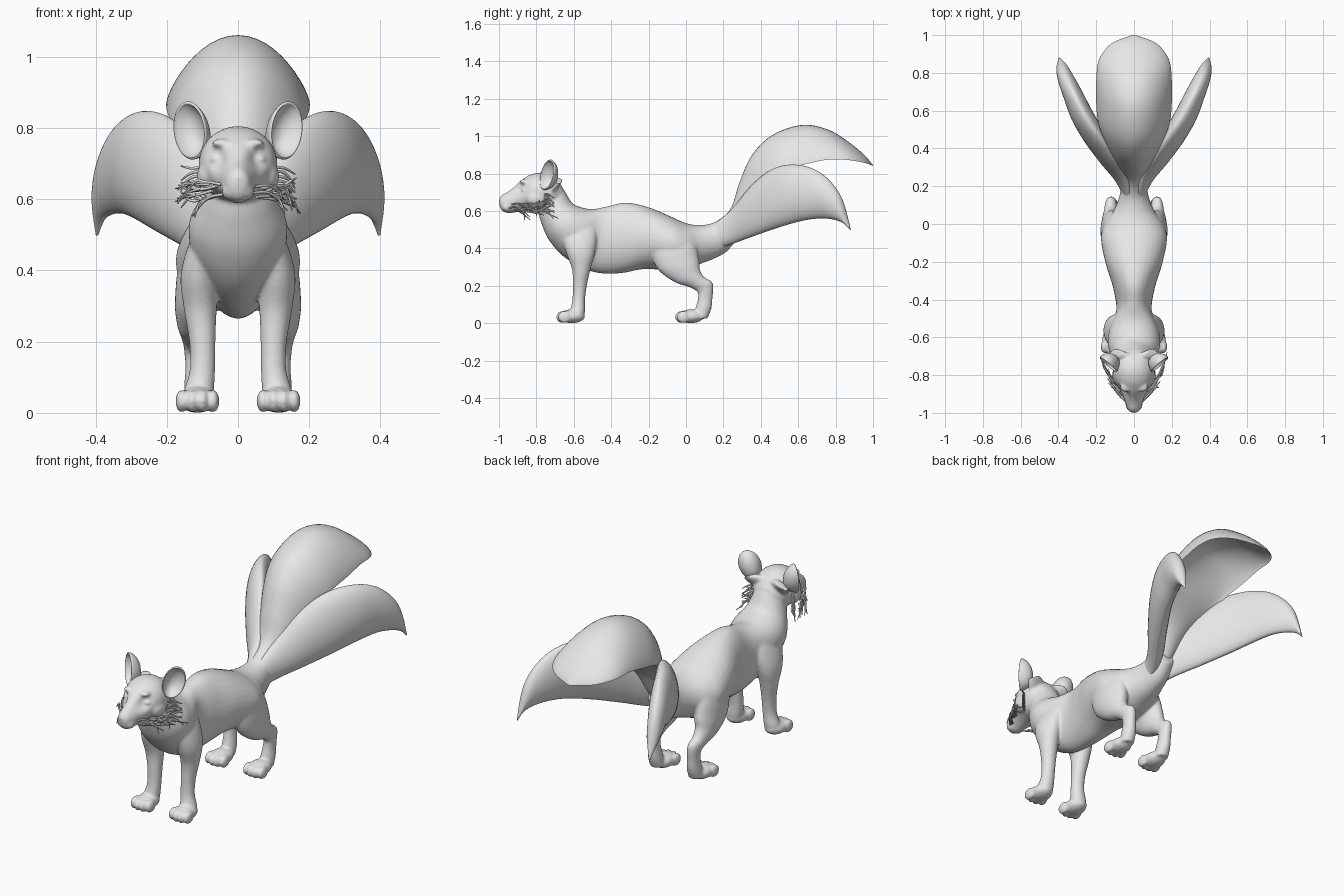
import bpy, bmesh, math, random
from mathutils import Vector as V, Matrix

random.seed(4)
fur = bpy.data.materials.new("pale_grey_fur")
fur.diffuse_color = (0.8, 0.8, 0.8, 1)


def finish(bm, name, angle=60):
    bmesh.ops.recalc_face_normals(bm, faces=bm.faces)
    me = bpy.data.meshes.new(name)
    bm.to_mesh(me)
    bm.free()
    ob = bpy.data.objects.new(name, me)
    bpy.context.collection.objects.link(ob)
    me.materials.append(fur)
    bpy.ops.object.select_all(action='DESELECT')
    bpy.context.view_layer.objects.active = ob
    ob.select_set(True)
    bpy.ops.object.shade_smooth_by_angle(angle=math.radians(angle))
    return ob


def spline(a, b, c, d, t):
    return 0.5 * (2*b + (c-a)*t + (2*a-5*b+4*c-d)*t*t + (3*b-a-3*c+d)*t**3)


def loft(bm, stations, seg=32, sub=6, power=1.0):
    """Smooth skin over stations of (middle, half width, upper, lower) vectors."""
    rings, n = [], len(stations)
    for i in range((n - 1) * sub + 1):
        k = min(i // sub, n - 2)
        t = i / sub - k
        q = [stations[min(max(k + j, 0), n - 1)] for j in (-1, 0, 1, 2)]
        m, a, u, d = (spline(q[0][e], q[1][e], q[2][e], q[3][e], t) for e in range(4))
        ring = []
        for j in range(seg):
            th = 2 * math.pi * j / seg
            s = math.sin(th)
            ring.append(bm.verts.new(m + a * math.cos(th) + (u if s > 0 else d) * abs(s) ** power))
        rings.append(ring)
    for r, q in zip(rings, rings[1:]):
        for j in range(seg):
            bm.faces.new((r[j], r[(j+1) % seg], q[(j+1) % seg], q[j]))
    bm.faces.new(rings[0])
    bm.faces.new(rings[-1])
    return [v for r in rings for v in r]


def section(ty, tz, by, bz, w, x=0.0):
    """Oval station given by its two outline points in side profile."""
    t, b = V((x, ty, tz)), V((x, by, bz))
    m = (t + b) / 2
    return m, V((w, 0, 0)), t - m, b - m


def blob(bm, centre, size):
    mat = Matrix.Translation(centre) @ Matrix.Diagonal((*size, 1))
    bmesh.ops.create_uvsphere(bm, u_segments=24, v_segments=14, radius=1, matrix=mat)


# Body: neck, chest, belly, rump and tail root
bm = bmesh.new()
loft(bm, [section(*s) for s in (
    (-.69, .76, -.80, .66, .07), (-.65, .71, -.79, .60, .085), (-.61, .645, -.775, .54, .108),
    (-.56, .62, -.73, .44, .137), (-.50, .61, -.64, .345, .132), (-.42, .625, -.50, .275, .094),
    (-.32, .645, -.36, .266, .110), (-.20, .62, -.22, .29, .150), (-.08, .57, -.08, .28, .175),
    (0, .535, 0, .29, .155), (.07, .525, .07, .315, .108), (.14, .535, .15, .345, .078),
    (.20, .57, .22, .385, .066), (.25, .61, .28, .46, .05))])

# Head with eye sockets pushed in
head = loft(bm, [section(*s) for s in (
    (-1.0, .662, -.998, .635, .012), (-.985, .685, -.985, .602, .031), (-.95, .705, -.95, .588, .044),
    (-.92, .728, -.915, .592, .055), (-.88, .765, -.87, .60, .08), (-.83, .795, -.82, .60, .103),
    (-.77, .805, -.77, .59, .11), (-.71, .785, -.71, .60, .096), (-.66, .73, -.68, .63, .06))], 48, 8)
for v in head:
    if v.co.y < -.78:
        dx, dz = (abs(v.co.x) - .055) / .024, (v.co.z - .712) / .026
        v.co.y += .035 * math.exp(-dx*dx - dz*dz)
blob(bm, (0, -.984, .655), (.021, .015, .014))

for sx in (-1, 1):
    # Muzzle pads, cheeks, brows and closed eyes
    blob(bm, (sx*.021, -.955, .622), (.025, .032, .026))
    blob(bm, (sx*.082, -.80, .665), (.034, .055, .045))
    blob(bm, (sx*.045, -.862, .757), (.03, .028, .013))
    blob(bm, (sx*.060, -.862, .712), (.020, .018, .013))
    # Ear roots
    loft(bm, [(V((sx*x, y, z)), V((w, 0, -sx*w*.5)), V((0, .032, 0)), V((0, -.018, 0)))
              for x, y, z, w in ((.04, -.72, .73, .06), (.07, -.705, .748, .05), (.098, -.69, .764, .034))], 20)
    # Front leg
    loft(bm, [section(*s[:5], x=sx*s[5]) for s in (
        (-.62, .58, -.51, .58, .012, .07), (-.66, .49, -.48, .49, .040, .092),
        (-.645, .39, -.485, .385, .053, .108), (-.61, .29, -.51, .29, .046, .106),
        (-.605, .2, -.53, .2, .037, .10), (-.608, .12, -.54, .12, .036, .10),
        (-.62, .06, -.54, .06, .042, .11), (-.62, .02, -.55, .02, .038, .113))])
    # Hind leg with thigh and hock
    loft(bm, [section(*s[:5], x=sx*s[5]) for s in (
        (-.15, .54, -.04, .53, .01, .08), (-.19, .43, .04, .44, .052, .108),
        (-.16, .30, .07, .34, .06, .117), (-.065, .222, .075, .285, .047, .125),
        (.02, .192, .10, .245, .036, .125), (.062, .165, .143, .215, .031, .122),
        (.062, .125, .142, .135, .030, .118), (.05, .075, .135, .075, .035, .116),
        (.045, .025, .115, .025, .036, .115))])
    # Paws with four toes each
    for py in (-.60, .035):
        blob(bm, (sx*.114, py - .010, .037), (.054, .07, .037))
        for i in range(4):
            o = i - 1.5
            blob(bm, (sx*.114 + o*.0295, py - .064 + abs(o)*.010, .033), (.0175, .036, .033))

body = finish(bm, "body", 180)
rm = body.modifiers.new("fuse", 'REMESH')
rm.mode = 'VOXEL'
rm.voxel_size = .0068
rm.use_smooth_shade = True
sm = body.modifiers.new("soften", 'SMOOTH')
sm.factor, sm.iterations = .5, 8

# Cupped ears: oval rings turned from the back, over the rim, into the hollow
EAR = ((.2, .054), (.55, .045), (.85, .024), (1, 0), (1.0, -.007), (.94, -.009),
       (.88, 0), (.65, .020), (.3, .034), (.02, .037))
for sx, side in ((-1, "left"), (1, "right")):
    bm = bmesh.new()
    fwd = V((sx*.62, -.78, .10)).normalized()
    up = V((sx*.20, .25, .95))
    up = (up - fwd * up.dot(fwd)).normalized()
    wide = up.cross(fwd)
    c = V((sx*.132, -.737, .793))
    loft(bm, [(c - fwd*d - up*(1-r)*.02, wide*.055*r, up*.083*r, -up*.084*r) for r, d in EAR], 40, 3)
    finish(bm, side + "_ear")

# Upper tail: arched leaf, hollow below
bm = bmesh.new()
leaf = []
for w, ey, ez, ty, tz, by, bz in (
        (.04, .11, .44, .10, .505, .13, .37), (.058, .23, .53, .23, .60, .27, .49),
        (.10, .33, .66, .285, .75, .36, .655), (.15, .43, .75, .35, .895, .46, .78),
        (.188, .53, .82, .46, 1.005, .54, .89), (.20, .64, .85, .62, 1.06, .64, .97),
        (.20, .76, .875, .76, 1.035, .76, .975), (.185, .87, .872, .875, .965, .87, .93),
        (.12, .955, .857, .955, .898, .955, .885), (.01, 1.0, .841, 1.0, .845, 1.0, .839)):
    m = V((0, ey, ez))
    leaf.append((m, V((w, 0, 0)), V((0, ty, tz)) - m, V((0, by, bz)) - m))
loft(bm, leaf, 48, 6, 1.45)
finish(bm, "upper_tail", 70)

# Side tails: upright full leaves spreading outwards
for sx, side in ((-1, "left"), (1, "right")):
    bm = bmesh.new()
    leaf = []
    for ux, uy, uz, lx, ly, lz, out, inn in (
            (.01, .07, .47, .01, .05, .37, .02, .01), (.04, .23, .595, .055, .22, .415, .042, .035),
            (.11, .35, .735, .145, .36, .465, .060, .044), (.18, .455, .82, .225, .49, .51, .07, .048),
            (.25, .56, .848, .285, .61, .545, .07, .048), (.31, .67, .83, .325, .71, .56, .06, .044),
            (.355, .76, .77, .36, .785, .555, .048, .038), (.385, .83, .67, .385, .84, .535, .03, .028),
            (.396, .88, .50, .396, .878, .498, .004, .004)):
        u, l = V((sx*ux, uy, uz)), V((sx*lx, ly, lz))
        n = V((sx*.88, -.47, 0))
        leaf.append(((u + l) / 2, (u - l) / 2, n * out, -n * inn))
    loft(bm, leaf, 40, 6, 1.1)
    finish(bm, side + "_tail", 70)

# Whiskers and cheek tufts: thin tapering strands
for sx, side in ((-1, "left"), (1, "right")):
    cu = bpy.data.curves.new(side + "_whiskers", 'CURVE')
    cu.dimensions, cu.bevel_depth, cu.bevel_resolution, cu.resolution_u = '3D', .0048, 1, 6
    strands = []
    for i in range(9):
        f = i / 8
        a = V((.040 + .05*f, -.945 + .11*f, .615 + random.uniform(-.01, .03)))
        b = a + V((.045, .045, random.uniform(-.015, .012)))
        e = b + V((.045 + random.uniform(-.01, .01), .06 + random.uniform(0, .05), random.uniform(-.055, .03)))
        strands.append((a, b, e))
        strands.append((b, b.lerp(e, .5) + V((.004, 0, .006)), e + V((-.006, -.03, random.uniform(-.02, .02)))))
    for i in range(8):
        a = V((.10, -.76, .60 + .013*i))
        strands.append((a, a + V((.03, .025, -.004)), a + V((.06, .055, random.uniform(-.05, .02)))))
    for pts in strands:
        sp = cu.splines.new('BEZIER')
        sp.bezier_points.add(2)
        for p, co, r in zip(sp.bezier_points, pts, (1, .9, .4)):
            p.co = (sx * co.x, co.y, co.z)
            p.radius = r
            p.handle_left_type = p.handle_right_type = 'AUTO'
    cu.use_fill_caps = True
    cu.materials.append(fur)
    bpy.context.collection.objects.link(bpy.data.objects.new(side + "_whiskers", cu))
